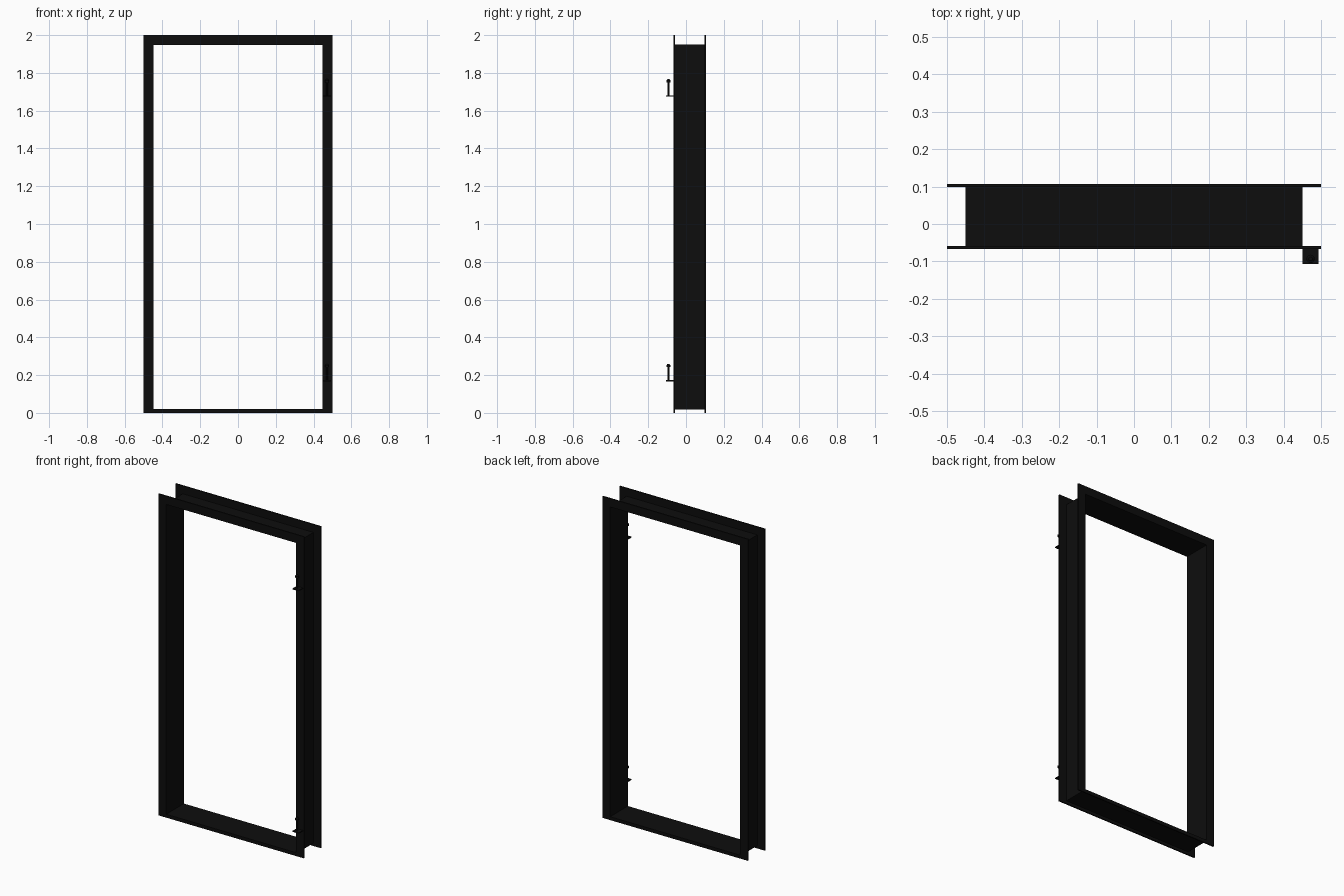
import bpy, bmesh
from mathutils import Matrix

if "Cube" in bpy.data.objects:
    bpy.data.objects.remove(bpy.data.objects["Cube"])

black = bpy.data.materials.new("black_metal")
black.diffuse_color = (0.004, 0.004, 0.004, 1)
black.use_nodes = True
black.node_tree.nodes["Principled BSDF"].inputs["Base Color"].default_value = black.diffuse_color


def finish(name, bm):
    bmesh.ops.recalc_face_normals(bm, faces=bm.faces)
    me = bpy.data.meshes.new(name)
    bm.to_mesh(me)
    bm.free()
    me.materials.append(black)
    ob = bpy.data.objects.new(name, me)
    bpy.context.collection.objects.link(ob)
    return ob


# Door frame: U-shaped channel section swept around a rectangle.
# Each profile point: (0 = outer edge / 1 = opening edge, offset, y)
YF, YB, T, WEB = -0.067, 0.107, 0.008, 0.003
profile = [(0, 0, YF), (1, 0, YF), (1, 0, YB), (0, 0, YB),
           (0, 0, YB - T), (1, -WEB, YB - T), (1, -WEB, YF + T), (0, 0, YF + T)]
bm = bmesh.new()
loops = []
for t, e, y in profile:
    hx = 0.5 - 0.053 * t - e
    z0, z1 = 0.021 * t + e, 2 - 0.052 * t - e
    loops.append([bm.verts.new(p) for p in
                  ((-hx, y, z0), (hx, y, z0), (hx, y, z1), (-hx, y, z1))])
for i, a in enumerate(loops):
    b = loops[(i + 1) % len(loops)]
    for k in range(4):
        n = (k + 1) % 4
        bm.faces.new((a[k], a[n], b[n], b[k]))
finish("door_frame", bm)


def cylinder(bm, x, y, z0, z1, r0, r1):
    bmesh.ops.create_cone(bm, cap_ends=True, segments=20, radius1=r0, radius2=r1,
                          depth=z1 - z0, matrix=Matrix.Translation((x, y, (z0 + z1) / 2)))


def hinge(label, z):
    # Bracket plate fixed to the front flange
    bm = bmesh.new()
    bmesh.ops.create_cube(bm, size=1, matrix=Matrix.Translation((0.4715, -0.087, z + 0.003))
                          @ Matrix.Diagonal((0.043, 0.04, 0.006, 1)))
    finish(label + "_hinge_plate", bm)
    # Upright pin with a wider, tapered head
    bm = bmesh.new()
    cylinder(bm, 0.4715, -0.093, z + 0.006, z + 0.078, 0.005, 0.005)
    cylinder(bm, 0.4715, -0.093, z + 0.075, z + 0.085, 0.011, 0.011)
    cylinder(bm, 0.4715, -0.093, z + 0.085, z + 0.092, 0.011, 0.005)
    ob = finish(label + "_hinge_pin", bm)
    bpy.context.view_layer.objects.active = ob
    ob.select_set(True)
    bpy.ops.object.shade_smooth_by_angle()
    ob.select_set(False)


hinge("lower", 0.167)
hinge("upper", 1.675)
